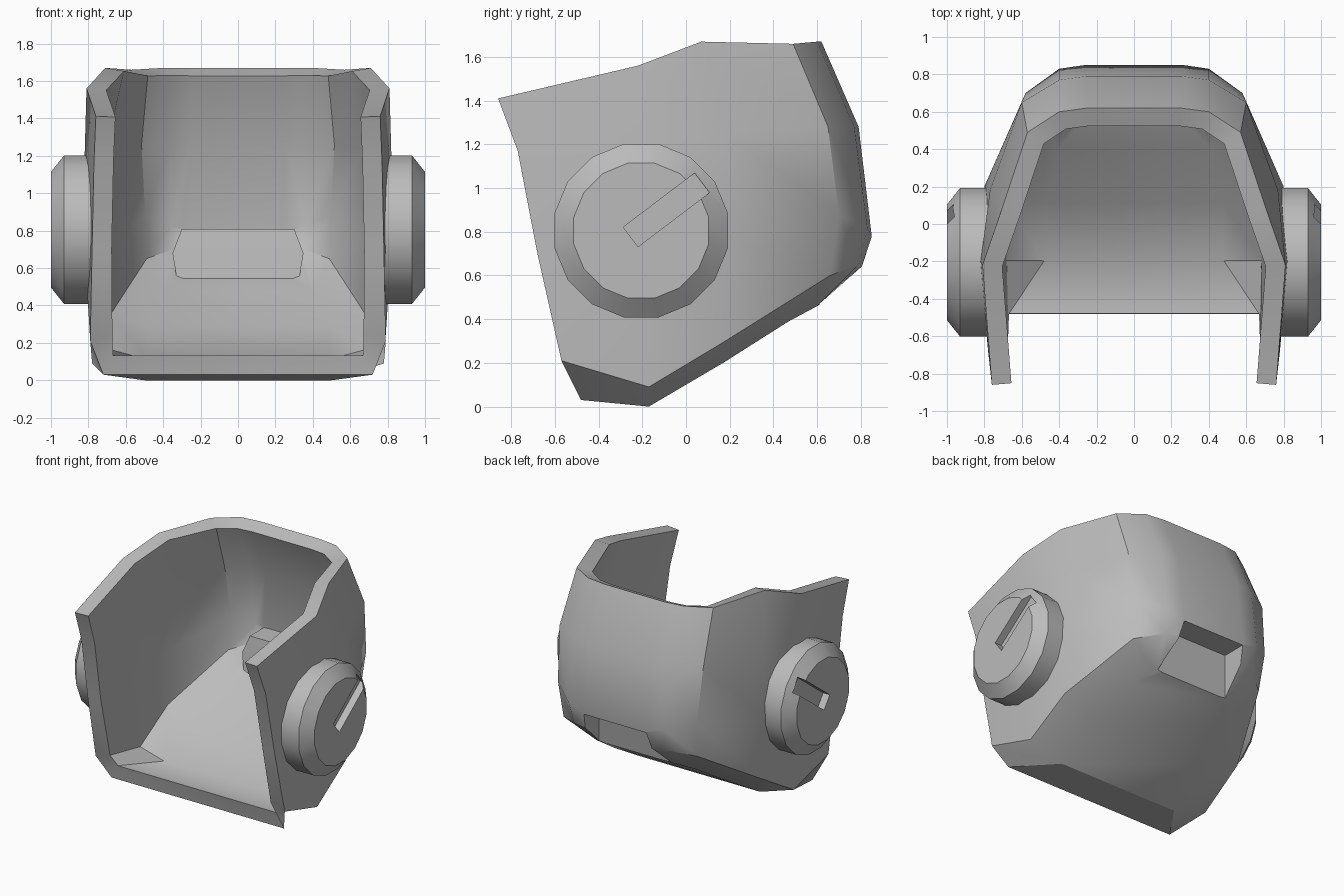
import bpy
import bmesh
import math
from mathutils import Matrix, Vector

default_cube = bpy.data.objects.get("Cube")
if default_cube:
    bpy.data.objects.remove(default_cube, do_unlink=True)

# One plain grey for every part
grey = bpy.data.materials.new("plain_grey")
grey.use_nodes = True
colour = (0.5, 0.5, 0.5, 1)
grey.diffuse_color = colour
grey.node_tree.nodes["Principled BSDF"].inputs["Base Color"].default_value = colour


def make_object(name, points, faces, closed=True):
    """Build a mesh object from points and faces, with normals facing out."""
    bm = bmesh.new()
    verts = [bm.verts.new(point) for point in points]
    for face in faces:
        bm.faces.new([verts[i] for i in face])
    bmesh.ops.recalc_face_normals(bm, faces=bm.faces)
    if not closed:
        # The bowl is open, so make sure its underside faces down
        lowest = min(bm.faces, key=lambda f: f.calc_center_median().z)
        if lowest.normal.z > 0:
            bmesh.ops.reverse_faces(bm, faces=bm.faces)
    mesh = bpy.data.meshes.new(name)
    bm.to_mesh(mesh)
    bm.free()
    mesh.materials.append(grey)
    obj = bpy.data.objects.new(name, mesh)
    bpy.context.collection.objects.link(obj)
    return obj


def prism_faces(count, rings=2):
    """Faces joining equal rings, with a cap on each end."""
    faces = [list(range(count)), list(range(count * (rings - 1), count * rings))]
    for ring in range(rings - 1):
        low, high = ring * count, (ring + 1) * count
        for i in range(count):
            j = (i + 1) % count
            faces.append([low + i, low + j, high + j, high + i])
    return faces


def activate(obj):
    bpy.ops.object.select_all(action="DESELECT")
    obj.select_set(True)
    bpy.context.view_layer.objects.active = obj


def apply_boolean(obj, helper, operation):
    """Combine the helper with the object, then remove the helper."""
    helper.hide_render = True
    modifier = obj.modifiers.new("combine", "BOOLEAN")
    modifier.operation = operation
    modifier.solver = "EXACT"
    modifier.object = helper
    activate(obj)
    bpy.ops.object.modifier_apply(modifier=modifier.name)
    bpy.data.objects.remove(helper, do_unlink=True)


def smooth(obj, degrees):
    activate(obj)
    bpy.ops.object.shade_smooth_by_angle(angle=math.radians(degrees))


# Shell: each row runs from the front edge round to the middle of the back
rim = [(.76, -.86, 1.41), (.81, -.22, 1.56), (.71, .07, 1.67),
       (.57, .49, 1.66), (.4, .6, 1.67), (.25, .62, 1.67)]
shoulder = [(.77, -.77, 1.17), (.82, -.2, 1.2), (.77, .18, 1.25),
            (.6, .65, 1.28), (.4, .77, 1.28), (.26, .79, 1.28)]
waist = [(.78, -.68, .7), (.82, -.25, .7), (.8, .2, .75),
         (.58, .7, .88), (.4, .83, .82), (.26, .85, .78)]
hip = [(.79, -.57, .21), (.78, -.17, .09), (.77, .18, .3),
       (.56, .66, .6), (.38, .79, .65), (.25, .81, .64)]
base = [(.72, -.48, .03), (.5, -.17, 0), (.49, .17, .2),
        (.42, .47, .39), (.3, .6, .46), (.2, .62, .47)]
rows = [rim, shoulder, waist, hip, base]

points = []
for row in rows:
    points += row + [(-x, y, z) for x, y, z in reversed(row)]
half = len(rim)
width = 2 * half
faces = []
for r in range(len(rows) - 1):
    for c in range(width - 1):
        a = r * width + c
        faces.append([a, a + 1, a + width + 1, a + width])
# Sloping floor, in strips from side to side
start, end = (len(rows) - 1) * width, len(rows) * width - 1
for c in range(3):
    faces.append([start + c, start + c + 1, end - c - 1, end - c])
faces.append(list(range(start + 3, end - 2)))

shell = make_object("shell", points, faces, closed=False)
wall = shell.modifiers.new("wall", "SOLIDIFY")
wall.thickness = 0.105
wall.offset = -1
wall.use_even_offset = True
activate(shell)
bpy.ops.object.modifier_apply(modifier=wall.name)


# Recessed pocket low on the back, with its housing on the inside
def wedge(name, profile):
    """Side-to-side prism from (half width, y, z) points."""
    ends = [(side * x, y, z) for side in (-1, 1) for x, y, z in profile]
    return make_object(name, ends, prism_faces(len(profile)))


housing = wedge("pocket_housing", [(.3, .57, .81), (.3, .78, .81),
                                   (.35, .76, .68), (.32, .67, .55),
                                   (.32, .53, .5), (.35, .55, .68)])
apply_boolean(shell, housing, "UNION")
pocket = wedge("pocket_cutter", [(.26, .66, .77), (.26, .95, .77),
                                 (.31, .95, .4), (.31, .6, .4)])
apply_boolean(shell, pocket, "DIFFERENCE")
smooth(shell, 35)

# Round side caps, each with a slanted slot
SIDES = 16
CENTRE_Y, CENTRE_Z = -.205, .805
for side, label in ((1, "left"), (-1, "right")):
    cap_points = []
    for x, radius in ((.74, .405), (.93, .405), (1, .315)):
        for i in range(SIDES):
            angle = math.tau * (i + .5) / SIDES
            cap_points.append((side * x, CENTRE_Y + radius * math.cos(angle),
                               CENTRE_Z + radius * math.sin(angle)))
    cap = make_object(label + "_side_cap", cap_points, prism_faces(SIDES, 3))

    along = Vector((0, .33, .25)).normalized()
    across = Vector((0, -along.z, along.y))
    middle = Vector((side, -.09, .9))
    slot_points = []
    for depth in (-.055, .05):
        for u, v in ((-1, -1), (1, -1), (1, 1), (-1, 1)):
            slot_points.append(middle + Vector((side * depth, 0, 0))
                               + along * u * .205 + across * v * .056)
    slot = make_object(label + "_slot_cutter", slot_points, prism_faces(4))
    apply_boolean(cap, slot, "DIFFERENCE")
    smooth(cap, 30)
